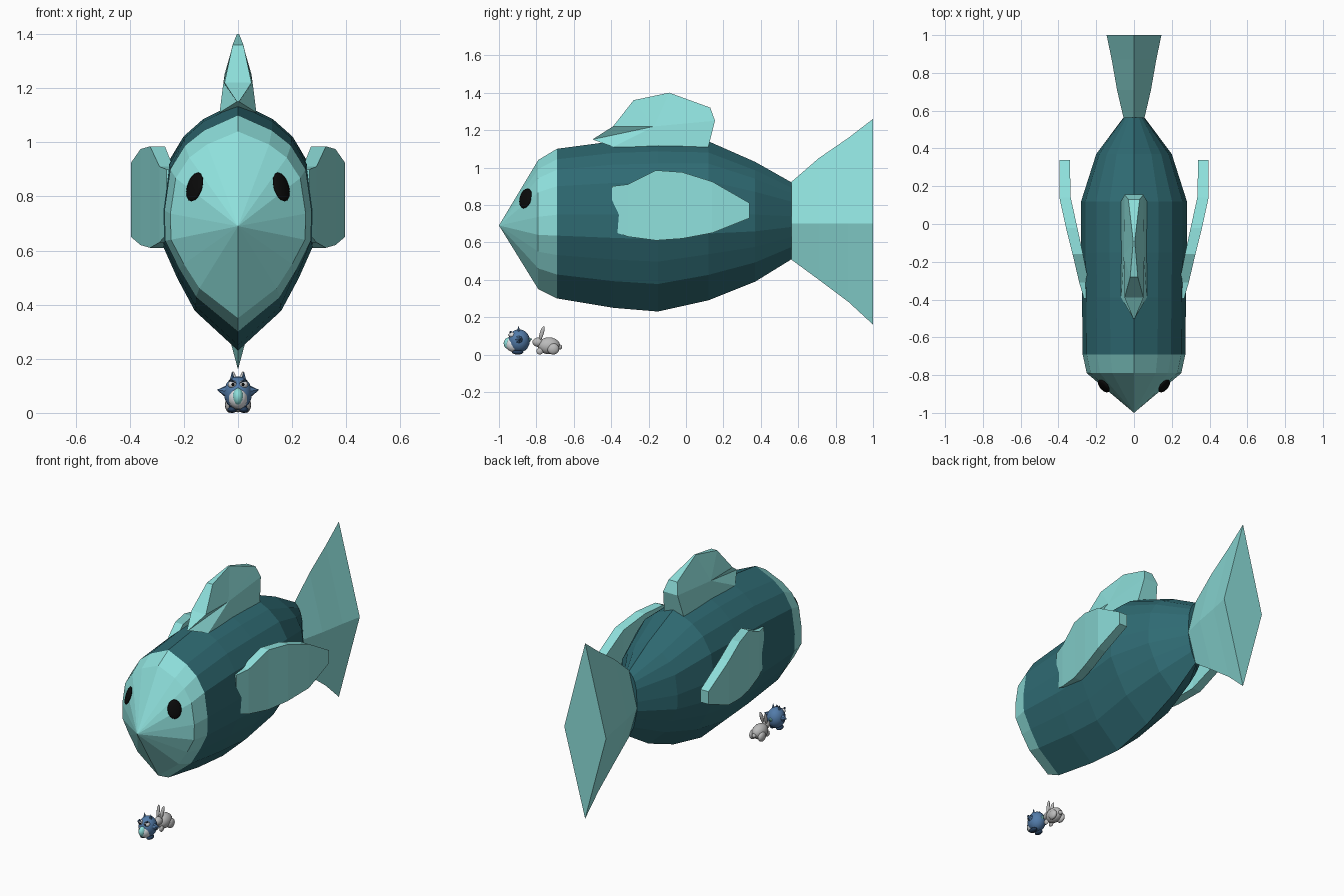
import bpy, bmesh
from math import pi
from mathutils import Vector, Matrix

cube = bpy.data.objects.get("Cube")
if cube:
    bpy.data.objects.remove(cube)


def material(name, r, g, b):
    m = bpy.data.materials.new(name)
    m.use_nodes = True
    m.diffuse_color = (r, g, b, 1)
    node = m.node_tree.nodes["Principled BSDF"]
    node.inputs["Base Color"].default_value = (r, g, b, 1)
    node.inputs["Roughness"].default_value = 0.8
    return m


light = material("light_teal", 0.27, 0.74, 0.71)
dark = material("dark_teal", 0.028, 0.145, 0.17)
black = material("black", 0.003, 0.003, 0.003)
blue = material("blue", 0.085, 0.2, 0.4)
navy = material("navy", 0.02, 0.05, 0.11)
white = material("off_white", 0.75, 0.77, 0.8)
grey = material("fur_grey", 0.5, 0.5, 0.5)


def finish(name, bm, *mats):
    bmesh.ops.recalc_face_normals(bm, faces=bm.faces)
    me = bpy.data.meshes.new(name)
    bm.to_mesh(me)
    bm.free()
    for m in mats:
        me.materials.append(m)
    ob = bpy.data.objects.new(name, me)
    bpy.context.collection.objects.link(ob)
    return ob


def loft(rings):
    """Skin a row of closed rings and cap both ends."""
    bm = bmesh.new()
    rows = [[bm.verts.new(p) for p in ring] for ring in rings]
    n = len(rows[0])
    for a, b in zip(rows, rows[1:]):
        for i in range(n):
            j = (i + 1) % n
            bm.faces.new((a[i], a[j], b[j], b[i]))
    bm.faces.new(rows[0])
    bm.faces.new(rows[-1])
    bmesh.ops.remove_doubles(bm, verts=bm.verts, dist=0.0005)
    return bm


def ball(name, pos, size, mat, smooth=True, axis=None):
    """Ellipsoid, with its local z turned toward axis."""
    bm = bmesh.new()
    bmesh.ops.create_uvsphere(bm, u_segments=16, v_segments=10, radius=1)
    turn = Vector(axis).to_track_quat('Z', 'Y').to_matrix().to_4x4() if axis else Matrix()
    bm.transform(Matrix.Translation(pos) @ turn @ Matrix.Diagonal((*size, 1)))
    for f in bm.faces:
        f.smooth = smooth
    return finish(name, bm, mat)


def spike(name, base, tip, radius, mat):
    d = Vector(tip) - Vector(base)
    bm = bmesh.new()
    bmesh.ops.create_cone(bm, segments=8, radius1=radius, radius2=0, depth=d.length, cap_ends=True)
    turn = d.to_track_quat('Z', 'Y').to_matrix().to_4x4()
    bm.transform(Matrix.Translation((Vector(base) + Vector(tip)) / 2) @ turn)
    return finish(name, bm, mat)


# Fish body: one cross-section scaled along the length
half = [(0, 1), (.46, .93), (.72, .86), (.92, .75), (1, .56), (.99, .42), (.8, .29), (.57, .16)]
section = half + [(0, 0)] + [(-x, t) for x, t in reversed(half[1:])]
stations = [(-1, .69, .69, 0), (-.79, 1.04, .35, .25), (-.69, 1.1, .3, .272),
            (-.39, 1.14, .25, .275), (-.15, 1.15, .23, .28), (.12, 1.14, .29, .28),
            (.37, 1.03, .39, .2), (.565, .92, .51, .055)]
bm = loft([[(w * x, y, lo + (hi - lo) * t) for x, t in section] for y, hi, lo, w in stations])
for f in bm.faces:
    f.material_index = 0 if f.calc_center_median().y < -.69 else 1
finish("fish_body", bm, light, dark)

# Tail fin: diamond section flaring to a flat end
tail = [(.56, .92, .51, .055), (.71, 1.05, .4, .09), (.87, 1.16, .28, .118), (1, 1.26, .16, .145)]
finish("tail_fin", loft([[(0, y, hi), (w, y, .7), (0, y, lo), (-w, y, .7)]
                         for y, hi, lo, w in tail]), light)

# Dorsal fin: thick at the base, narrowing to a ridge
dorsal = [(-.5, 1.15, .004), (-.39, 1.22, .05), (-.28, 1.36, .02), (-.09, 1.4, .004),
          (.13, 1.32, .03), (.155, 1.25, .05), (.12, 1.11, .068), (-.39, 1.11, .068)]
bm = bmesh.new()
sides = []
for s in (1, -1):
    ring = [bm.verts.new((s * w, y, z)) for y, z, w in dorsal]
    hub = bm.verts.new((s * .054, -.17, 1.22))
    for i in range(len(ring)):
        bm.faces.new((ring[i - 1], ring[i], hub))
    sides.append(ring)
for i in range(len(dorsal)):
    bm.faces.new((sides[0][i - 1], sides[0][i], sides[1][i], sides[1][i - 1]))
finish("dorsal_fin", bm, light)

# Side fins: curved slabs, and eyes
fin = [(-.395, .9, .66, .265, .23), (-.31, .91, .63, .29, .24), (-.16, .985, .61, .325, .27),
       (-.02, .975, .62, .36, .3), (.14, .925, .65, .395, .335), (.34, .81, .73, .395, .34)]
for s, side in ((1, "left"), (-1, "right")):
    finish(side + "_fin", loft([[(s * o, y, hi), (s * o, y, lo), (s * i, y, lo), (s * i, y, hi)]
                                for y, hi, lo, o, i in fin]), light)
    ball(side + "_eye", (s * .16, -.858, .835), (.041, .056, .014), black, axis=(s * .72, -.62, .3))

# Small round creature
ball("creature_body", (0, -.893, .073), (.052, .058, .062), blue)
ball("creature_belly", (0, -.92, .055), (.036, .045, .042), white)
ball("creature_muzzle", (0, -.945, .06), (.02, .03, .032), light)
spike("creature_tail", (0, -.85, .075), (0, -.822, .085), .02, light)
for s, side in ((1, "left"), (-1, "right")):
    ball(side + "_creature_cheek", (s * .02, -.93, .105), (.017, .017, .015), white)
    ball(side + "_creature_eye", (s * .018, -.945, .105), (.006, .005, .006), black)
    spike(side + "_creature_brow", (s * .03, -.937, .122), (s * .003, -.945, .108), .006, navy)
    spike(side + "_creature_horn", (s * .02, -.895, .12), (s * .022, -.895, .155), .01, blue)
    spike(side + "_creature_wing", (s * .04, -.893, .08), (s * .078, -.888, .085), .025, blue)
    ball(side + "_creature_foot", (s * .022, -.9, .012), (.017, .03, .012), navy)

# Small rabbit
ball("rabbit_body", (0, -.733, .047), (.04, .06, .045), grey)
ball("rabbit_head", (0, -.79, .066), (.023, .031, .025), grey)
ball("rabbit_tail", (0, -.675, .04), (.013, .013, .013), grey)
for s, side in ((1, "left"), (-1, "right")):
    ball(side + "_rabbit_ear", (s * .014, -.771, .114), (.009, .011, .04), grey, axis=(s * .1, .3, 1))
    ball(side + "_rabbit_haunch", (s * .03, -.71, .03), (.018, .032, .03), grey)
    ball(side + "_rabbit_forefoot", (s * .018, -.782, .018), (.01, .018, .018), grey)
